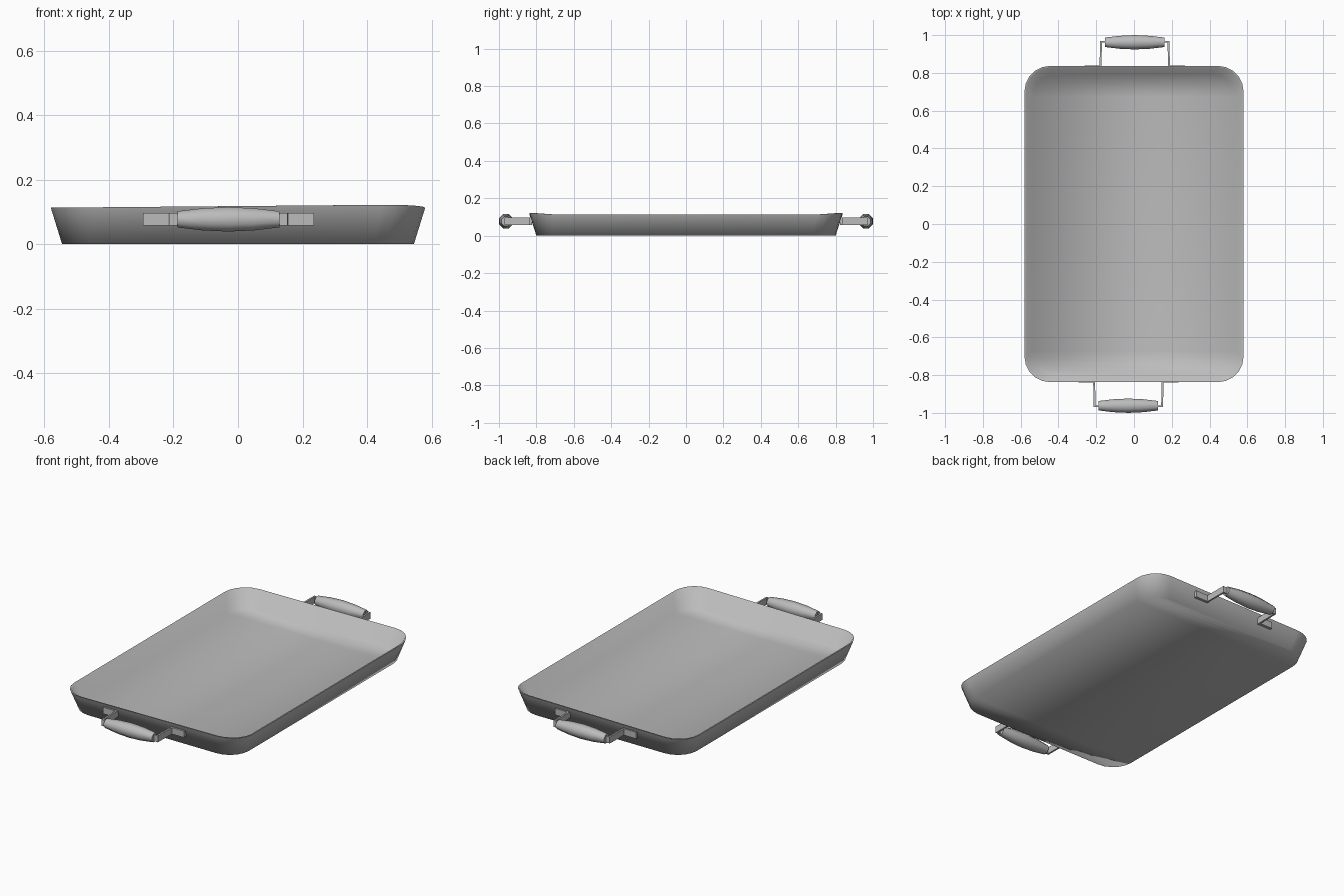
import bpy, bmesh, math
from mathutils import Vector

cube = bpy.data.objects.get("Cube")
if cube:
    bpy.data.objects.remove(cube)

steel = bpy.data.materials.new("grey metal")
steel.use_nodes = True
grey = (0.5, 0.5, 0.5, 1)
steel.diffuse_color = grey
steel.node_tree.nodes["Principled BSDF"].inputs["Base Color"].default_value = grey


def finish(name, bm, angle):
    bmesh.ops.recalc_face_normals(bm, faces=bm.faces)
    mesh = bpy.data.meshes.new(name)
    bm.to_mesh(mesh)
    bm.free()
    mesh.materials.append(steel)
    ob = bpy.data.objects.new(name, mesh)
    bpy.context.scene.collection.objects.link(ob)
    bpy.ops.object.select_all(action='DESELECT')
    ob.select_set(True)
    bpy.context.view_layer.objects.active = ob
    bpy.ops.object.shade_smooth_by_angle(angle=math.radians(angle))
    return ob


# Pan: rounded-rectangle rings joined into an outer and an inner shell
STEPS = 5


def ring(bm, hx, hy, r, z, lift=0.0):
    # Right half from front to back, then its mirror back to front
    half = []
    for cy, start in ((-hy + r, -90), (hy - r, 0)):
        for i in range(STEPS + 1):
            a = math.radians(start + 90 * i / STEPS)
            half.append((hx - r + r * math.cos(a), cy + r * math.sin(a)))
    pts = half + [(-x, y) for x, y in reversed(half)]
    verts = []
    for x, y in pts:
        end = max(0, abs(y) - hy + r) / r
        verts.append(bm.verts.new((x, y, z + lift * end * (1 + x / hx))))
    return verts


def bridge(bm, a, b):
    for i in range(len(a)):
        j = (i + 1) % len(a)
        bm.faces.new((a[i], a[j], b[j], b[i]))


def floor(bm, loop):
    # Strips running from side to side
    n = len(loop)
    for i in range(n // 2 - 1):
        bm.faces.new((loop[i], loop[i + 1], loop[n - 2 - i], loop[n - 1 - i]))


bm = bmesh.new()
shells = [ring(bm, 0.545, 0.80, 0.125, 0.0),
          ring(bm, 0.58, 0.837, 0.135, 0.113, 0.005),
          ring(bm, 0.572, 0.829, 0.13, 0.113, 0.005),
          ring(bm, 0.538, 0.792, 0.12, 0.008)]
for a, b in zip(shells, shells[1:]):
    bridge(bm, a, b)
floor(bm, shells[0])
floor(bm, shells[3])
finish("pan", bm, 80)


# Grip: eight-sided barrel lathed along x
def grip(name, cx, cy, cz):
    profile = [(-0.158, 0.027), (-0.08, 0.037), (0, 0.041), (0.08, 0.037), (0.158, 0.027)]
    bm = bmesh.new()
    loops = []
    for x, r in profile:
        angles = [math.tau * (k + 0.5) / 8 for k in range(8)]
        loops.append([bm.verts.new((cx + x, cy + r * math.cos(a), cz + r * math.sin(a)))
                      for a in angles])
    for a, b in zip(loops, loops[1:]):
        bridge(bm, a, b)
    bm.faces.new(loops[0])
    bm.faces.new(loops[-1])
    finish(name, bm, 50)


# Bracket: flat strip bent from the wall plate out to the grip end
def bracket(name, cx, side, end):
    outline = [(0.265, 0.824), (0.265, 0.84), (0.186, 0.84), (0.184, 0.97),
               (0.15, 0.97), (0.15, 0.96), (0.174, 0.96), (0.176, 0.824)]
    bm = bmesh.new()
    face = bm.faces.new([bm.verts.new((cx + side * x, end * y, 0.058)) for x, y in outline])
    out = bmesh.ops.extrude_face_region(bm, geom=[face])
    top = [v for v in out["geom"] if isinstance(v, bmesh.types.BMVert)]
    bmesh.ops.translate(bm, vec=Vector((0, 0, 0.038)), verts=top)
    finish(name, bm, 30)


for label, end, cx in (("front", -1, -0.03), ("back", 1, 0.004)):
    grip(label + "_grip", cx, end * 0.962, 0.077)
    bracket(label + "_left_bracket", cx, 1, end)
    bracket(label + "_right_bracket", cx, -1, end)
